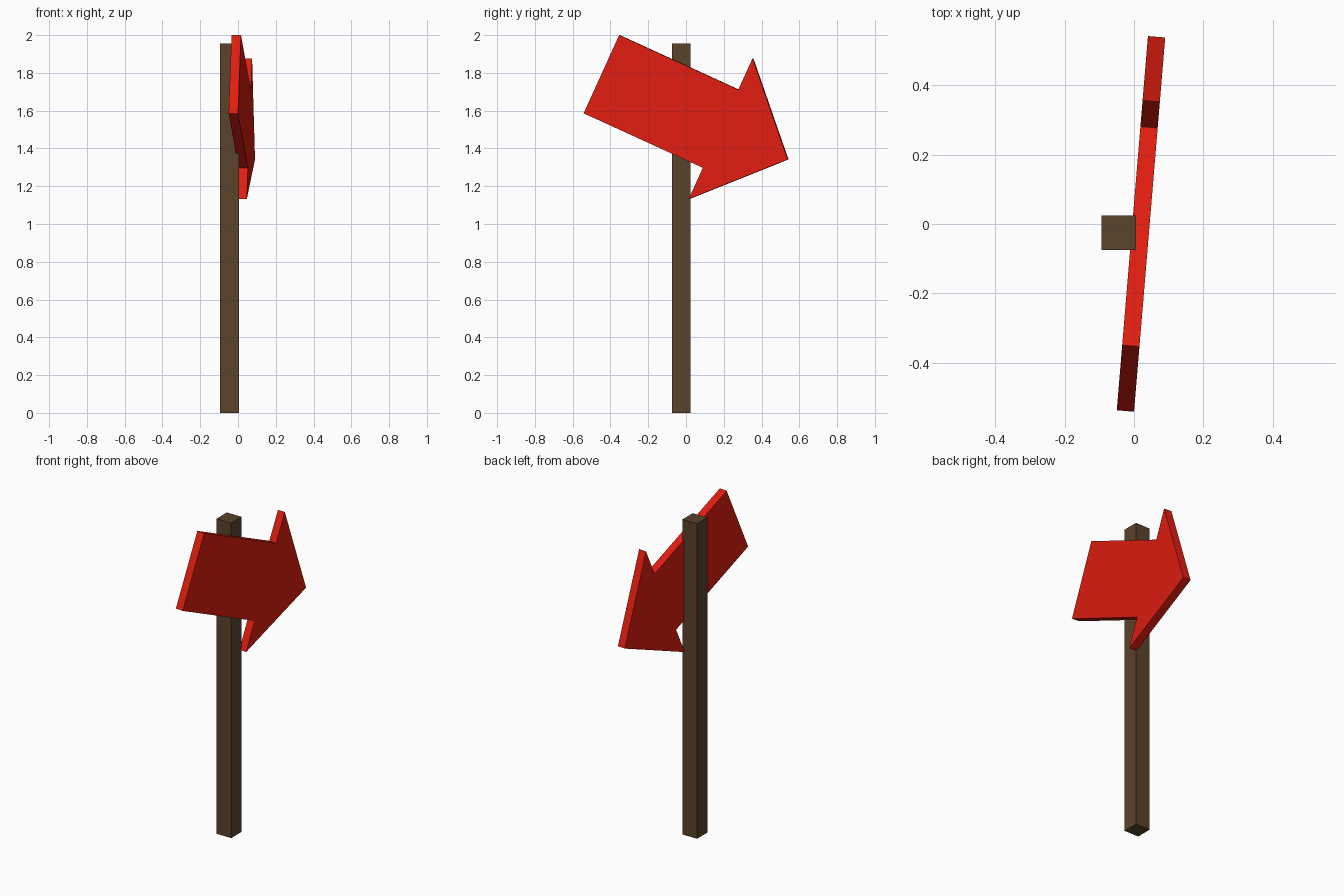
import bpy, bmesh
from math import radians

if "Cube" in bpy.data.objects:
    bpy.data.objects.remove(bpy.data.objects["Cube"])


def material(name, color):
    mat = bpy.data.materials.new(name)
    mat.diffuse_color = (*color, 1)
    mat.use_nodes = True
    mat.node_tree.nodes["Principled BSDF"].inputs["Base Color"].default_value = mat.diffuse_color
    return mat


def extruded(name, profile, thickness, mat):
    """Flat (y, z) outline extruded along x, centred on x = 0."""
    bm = bmesh.new()
    face = bm.faces.new([bm.verts.new((-thickness / 2, y, z)) for y, z in profile])
    ext = bmesh.ops.extrude_face_region(bm, geom=[face])
    verts = [g for g in ext["geom"] if isinstance(g, bmesh.types.BMVert)]
    bmesh.ops.translate(bm, verts=verts, vec=(thickness, 0, 0))
    bmesh.ops.recalc_face_normals(bm, faces=bm.faces)
    mesh = bpy.data.meshes.new(name)
    bm.to_mesh(mesh)
    bm.free()
    mesh.materials.append(mat)
    obj = bpy.data.objects.new(name, mesh)
    bpy.context.collection.objects.link(obj)
    return obj


wood = material("brown_wood", (0.1, 0.055, 0.024))
red = material("red_paint", (0.75, 0.012, 0.005))

# Square post
post = extruded("post", [(-0.05, 0), (0.05, 0), (0.05, 1.955), (-0.05, 1.955)], 0.1, wood)
post.location = (-0.044, -0.025, 0)

# Arrow board: symmetric outline from tail to tip, tilted down and turned slightly
half = [(0, 0.2275), (0.696, 0.2275), (0.696, 0.41)]
outline = half + [(1.088, 0)] + [(y, -z) for y, z in reversed(half)]
arrow = extruded("arrow_board", outline, 0.05, red)
arrow.location = (-0.017, -0.446, 1.793)
arrow.rotation_euler = (radians(-24.5), 0, radians(-4.76))
